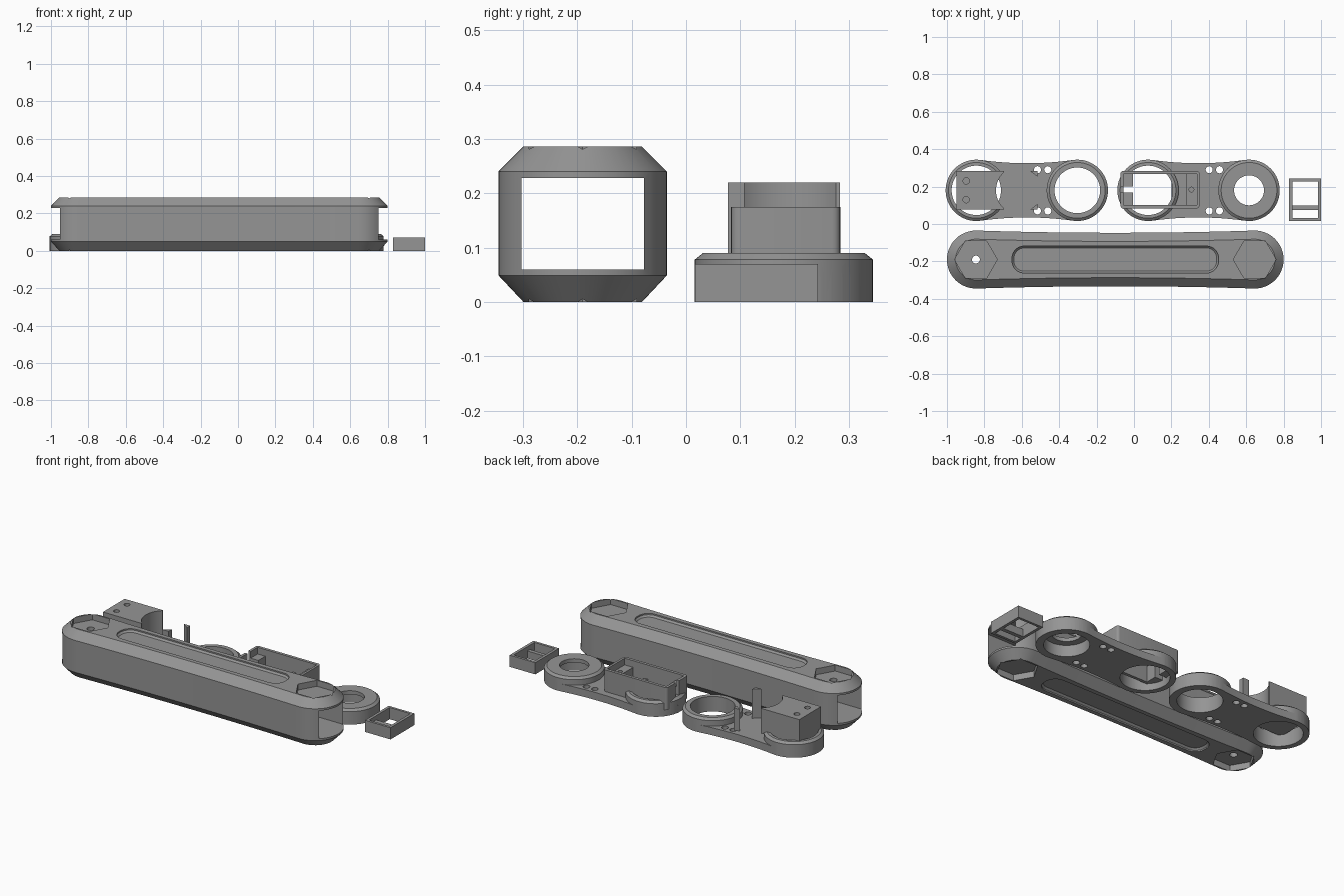
import bpy, bmesh, math
from math import pi, cos, sin, sqrt

if "Cube" in bpy.data.objects:
    bpy.data.objects.remove(bpy.data.objects["Cube"])

grey = bpy.data.materials.new("plain grey")
grey.diffuse_color = (0.3, 0.3, 0.3, 1)
grey.use_nodes = True
grey.node_tree.nodes["Principled BSDF"].inputs["Base Color"].default_value = grey.diffuse_color


# ---- outline helpers: each returns a counter-clockwise loop of 2D points ----
def circle(x, y, r, n=64, turn=0.0):
    return [(x + r * cos(turn + 2 * pi * i / n), y + r * sin(turn + 2 * pi * i / n)) for i in range(n)]


def rect(x0, x1, y0, y1, r=0.0, n=8):
    if r == 0:
        return [(x0, y0), (x1, y0), (x1, y1), (x0, y1)]
    corners = [(x1 - r, y1 - r), (x0 + r, y1 - r), (x0 + r, y0 + r), (x1 - r, y0 + r)]
    return [(cx + r * cos(pi / 2 * (k + i / n)), cy + r * sin(pi / 2 * (k + i / n)))
            for k, (cx, cy) in enumerate(corners) for i in range(n + 1)]


def waisted(cx, cy, half, r, waist, inset=0.0, n=24, m=12):
    """Two end circles joined by shallow tangent hollow arcs."""
    big = (half ** 2 + waist ** 2 - r ** 2) / (2 * (r - waist))
    h = big + waist
    a = math.atan2(h, half)
    a_end = pi - a           # tangent direction on the right-hand circle
    r, big = r - inset, big + inset
    end = [(half + r * cos(-a_end + 2 * a_end * i / n), r * sin(-a_end + 2 * a_end * i / n)) for i in range(n + 1)]
    lean = pi / 2 - a
    top = [(big * sin(lean * (1 - 2 * i / m)), h - big * cos(lean * (1 - 2 * i / m))) for i in range(1, m)]
    loop = end + top
    loop += [(-x, -y) for x, y in loop]
    return [(cx + x, cy + y) for x, y in loop]


# ---- solid helpers ----
def loft(name, sections):
    """Closed solid through (z, outline) sections."""
    bm = bmesh.new()
    rings = [[bm.verts.new((x, y, z)) for x, y in pts] for z, pts in sections]
    n = len(rings[0])
    for lo, hi in zip(rings, rings[1:]):
        for i in range(n):
            j = (i + 1) % n
            bm.faces.new((lo[i], lo[j], hi[j], hi[i]))
    bm.faces.new(rings[0][::-1])
    bm.faces.new(rings[-1])
    bmesh.ops.remove_doubles(bm, verts=bm.verts, dist=1e-6)
    bmesh.ops.recalc_face_normals(bm, faces=bm.faces)
    mesh = bpy.data.meshes.new(name)
    bm.to_mesh(mesh)
    bm.free()
    mesh.materials.append(grey)
    ob = bpy.data.objects.new(name, mesh)
    bpy.context.collection.objects.link(ob)
    return ob


def prism(name, pts, z0, z1):
    return loft(name, [(z0, pts), (z1, pts)])


def combine(ob, others, operation='DIFFERENCE'):
    bpy.context.view_layer.objects.active = ob
    for other in others:
        mod = ob.modifiers.new("cut", 'BOOLEAN')
        mod.object, mod.operation, mod.solver = other, operation, 'EXACT'
        bpy.ops.object.modifier_apply(modifier=mod.name)
        bpy.data.objects.remove(other)


def finish(ob):
    bpy.ops.object.select_all(action='DESELECT')
    ob.select_set(True)
    bpy.context.view_layer.objects.active = ob
    bpy.ops.object.shade_smooth_by_angle(angle=math.radians(25))


# ---- hollow arm shell: chamfered, tunnelled lengthwise ----
CX, CY, HALF, H = -0.1, -0.19, 0.745, 0.286
shell = loft("arm_shell", [(z, waisted(CX, CY, HALF, 0.155, 0.143, d))
                           for z, d in ((0, 0.046), (0.049, 0), (0.24, 0), (H, 0.046))])
cuts = [prism("tunnel", rect(-1.2, 1.0, CY - 0.113, CY + 0.113), 0.06, 0.228),
        prism("pivot_hole", circle(CX - HALF, CY, 0.021, 24), -0.1, 0.4)]
for side in (-1, 1):                                    # hex nut pockets, both faces
    hexagon = circle(CX + side * HALF, CY, 0.114, 6)
    cuts.append(prism("nut_pocket", hexagon, H - 0.036, 0.4))
    cuts.append(prism("nut_pocket", hexagon, -0.1, 0.036))
wide, narrow = (rect(-0.652 + d, 0.452 - d, CY - 0.072 + d, CY + 0.072 - d, 0.065 - d) for d in (0, 0.01))
cuts.append(loft("panel_groove", [(H - 0.018, narrow), (H - 0.008, wide), (H + 0.05, wide)]))
cuts.append(loft("panel_groove", [(-0.05, wide), (0.008, wide), (0.018, narrow)]))
combine(shell, cuts)
finish(shell)

# ---- two link plates: low waisted web with a raised ring at each end ----
PY, PH, RAD, TOP, WEB = 0.18, 0.27, 0.164, 0.09, 0.045


def link_plate(name, cx):
    plate = prism(name, waisted(cx, PY, PH, RAD, 0.145), 0, WEB)
    rings = [loft("ring", [(0, circle(cx + s * PH, PY, RAD)), (TOP - 0.012, circle(cx + s * PH, PY, RAD)),
                           (TOP, circle(cx + s * PH, PY, RAD - 0.015))]) for s in (-1, 1)]
    combine(plate, rings, 'UNION')
    holes = [prism("screw_hole", circle(cx + dx, PY + dy, 0.019, 20), -0.1, 0.2)
             for dx in (0.057, 0.112) for dy in (-0.11, 0.11)]
    holes.append(prism("bore", circle(cx - PH, PY, 0.132), -0.1, 0.2))
    combine(plate, holes)
    return plate


# plate with an open right-hand ring
AX = -0.573
plate_a = link_plate("block_link_plate", AX)
combine(plate_a, [prism("bore", circle(AX + PH, PY, 0.122), -0.1, 0.2),
                  prism("seat", rect(-0.78, -0.50, 0.077, 0.283), WEB, 0.2)])
finish(plate_a)

# mounting block with a hollow cylindrical face and two blind screw holes
block = prism("mounting_block", rect(-0.95, -0.695, 0.077, 0.283), 0.07, 0.22)
combine(block, [prism("hollow", circle(-0.61, PY, 0.128), 0, 0.4)]
        + [prism("pilot", circle(-0.897, PY + dy, 0.017, 20), 0.12, 0.4) for dy in (-0.05, 0.05)])
finish(block)

# pair of slim wedge posts
for name, s in (("front_post", -1), ("back_post", 1)):
    wedge = [(-0.555, PY + s * 0.103), (-0.515, PY + s * 0.103), (-0.515, PY + s * 0.072)]
    prism(name, wedge[::s], WEB - 0.005, 0.22 if s < 0 else 0.175)

# plate with a narrow lipped right-hand ring, counterbored from below
BX = 0.345
plate_b = link_plate("tray_link_plate", BX)
combine(plate_b, [prism("bore", circle(BX + PH, PY, 0.08), -0.1, 0.2),
                  prism("counterbore", circle(BX + PH, PY, 0.122), -0.1, 0.068)])
finish(plate_b)

# open tray with stepped ends, a cable notch and a screw hole
tray = prism("motor_tray", rect(-0.072, 0.35, 0.083, 0.284, 0.015, 4), WEB - 0.005, 0.175)
combine(tray, [prism("cavity", rect(-0.005, 0.28, 0.101, 0.266), -0.1, 0.3),
               prism("ledge", rect(-0.056, 0.336, 0.101, 0.266), 0.135, 0.3),
               prism("cable_notch", rect(-0.2, 0.01, 0.168, 0.2), -0.1, 0.3),
               prism("pilot", circle(0.307, PY + 0.004, 0.013, 16), 0.08, 0.3)])
finish(tray)
prism("tray_floor", rect(0.2, 0.285, 0.095, 0.272), 0.03, WEB + 0.003)

# ---- small open frame with one low crossbar ----
frame = prism("small_frame", rect(0.83, 1.0, 0.017, 0.243), 0, 0.07)
combine(frame, [prism("opening", rect(0.847, 0.983, 0.032, 0.228), -0.1, 0.2)])
finish(frame)
prism("frame_crossbar", rect(0.845, 0.985, 0.076, 0.1), 0, 0.045)
